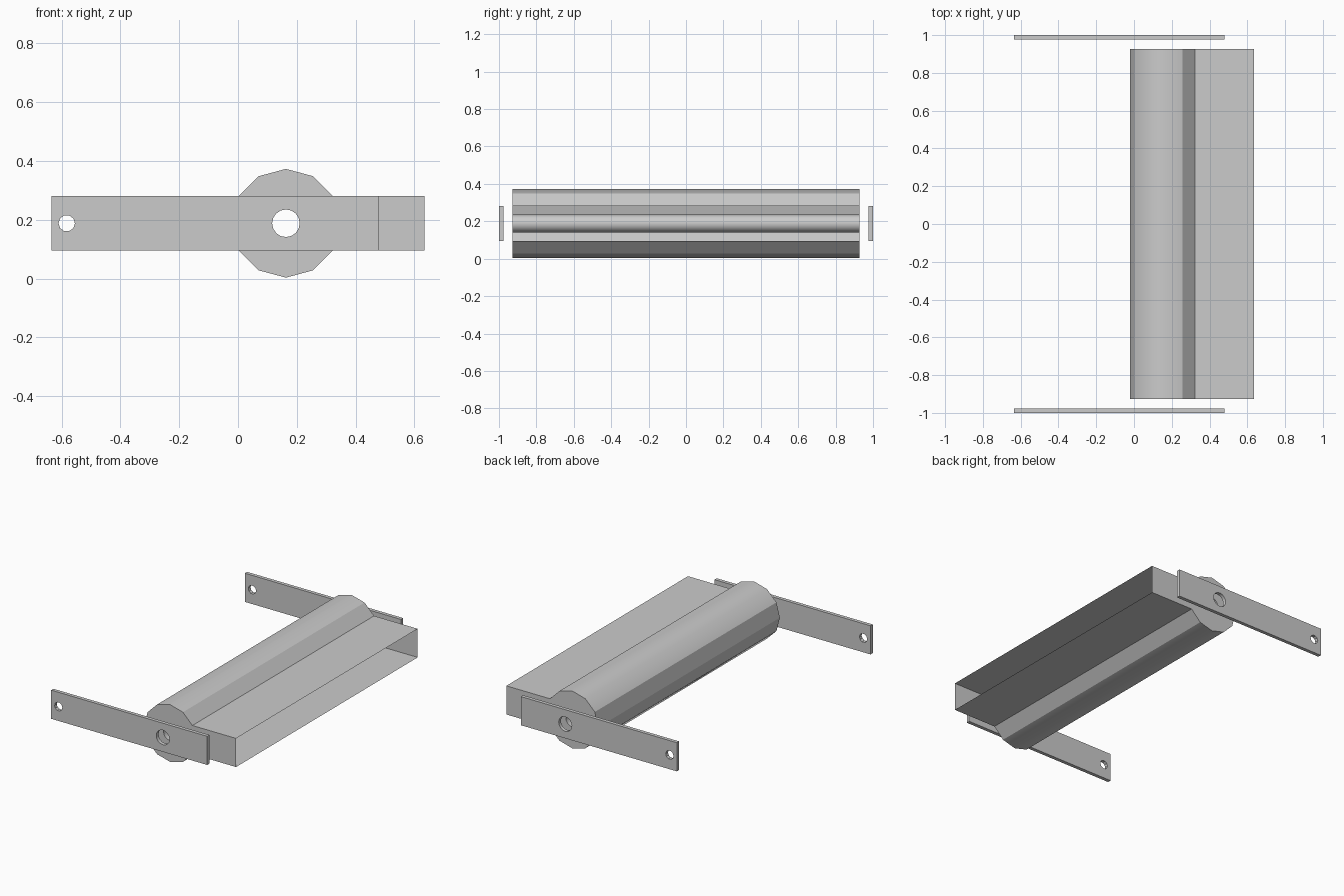
import bpy
import bmesh
import math

cube = bpy.data.objects.get("Cube")
if cube:
    bpy.data.objects.remove(cube)

AXLE_X, MID_Z = 0.163, 0.188
ROLL_R, BORE_R = 0.185, 0.047
HALF_H = ROLL_R / 2
END_X = 0.635

grey = bpy.data.materials.new("plain grey")
grey.use_nodes = True
grey.diffuse_color = (0.6, 0.6, 0.6, 1)
grey.node_tree.nodes["Principled BSDF"].inputs["Base Color"].default_value = grey.diffuse_color


def circle(x, r, sides):
    """Ring of (x, z) points around the middle height."""
    turns = [math.tau * i / sides for i in range(sides)]
    return [(x + r * math.cos(a), MID_Z + r * math.sin(a)) for a in turns]


def rounded_edge(edge):
    """Softened ridges on the crown and belly of the roller housing."""
    a, b = (v.co for v in edge.verts)
    mid = (a + b) / 2
    return abs(a.y - b.y) > 0.5 and 0.05 < mid.x < 0.2 and abs(mid.z - MID_Z) > 0.14


def extruded_part(name, outline, holes, y0, y1, open_side=None):
    """Pierced profile extruded along y; open_side leaves out one outer wall."""
    bm = bmesh.new()
    rims = []
    for y in (y0, y1):
        rings = [[bm.verts.new((x, y, z)) for x, z in loop] for loop in [outline] + holes]
        edges = [bm.edges.new((r[i - 1], r[i])) for r in rings for i in range(len(r))]
        bmesh.ops.triangle_fill(bm, edges=edges, use_beauty=True)
        rims.append(rings)
    for k, (near, far) in enumerate(zip(*rims)):
        for i in range(len(near)):
            if k == 0 and i == open_side:
                continue
            bm.faces.new((near[i - 1], near[i], far[i], far[i - 1]))
    bmesh.ops.recalc_face_normals(bm, faces=bm.faces[:])
    for face in bm.faces:
        face.smooth = True
    for edge in bm.edges:
        sharp = edge.calc_face_angle(0) > math.radians(25)
        edge.smooth = not sharp or rounded_edge(edge)
    mesh = bpy.data.meshes.new(name)
    bm.to_mesh(mesh)
    bm.free()
    mesh.materials.append(grey)
    obj = bpy.data.objects.new(name, mesh)
    bpy.context.collection.objects.link(obj)
    return obj


# Thin-walled housing: faceted roller running into a box with an open side
arc = circle(AXLE_X, ROLL_R, 12)[1:]
housing = [(END_X, MID_Z - HALF_H), (END_X, MID_Z + HALF_H)] + arc
bore = circle(AXLE_X, BORE_R, 16)
extruded_part("roller_housing", housing, [bore], -0.927, 0.927, open_side=1)

# Flat side arms with an axle hole and a small pivot hole
arm = [(-END_X, MID_Z - HALF_H), (0.48, MID_Z - HALF_H),
       (0.48, MID_Z + HALF_H), (-END_X, MID_Z + HALF_H)]
pivot = circle(-0.583, 0.028, 10)
for label, side in (("front_arm", -1), ("back_arm", 1)):
    extruded_part(label, arm, [bore, pivot], side * 0.977, side * 1.0)
